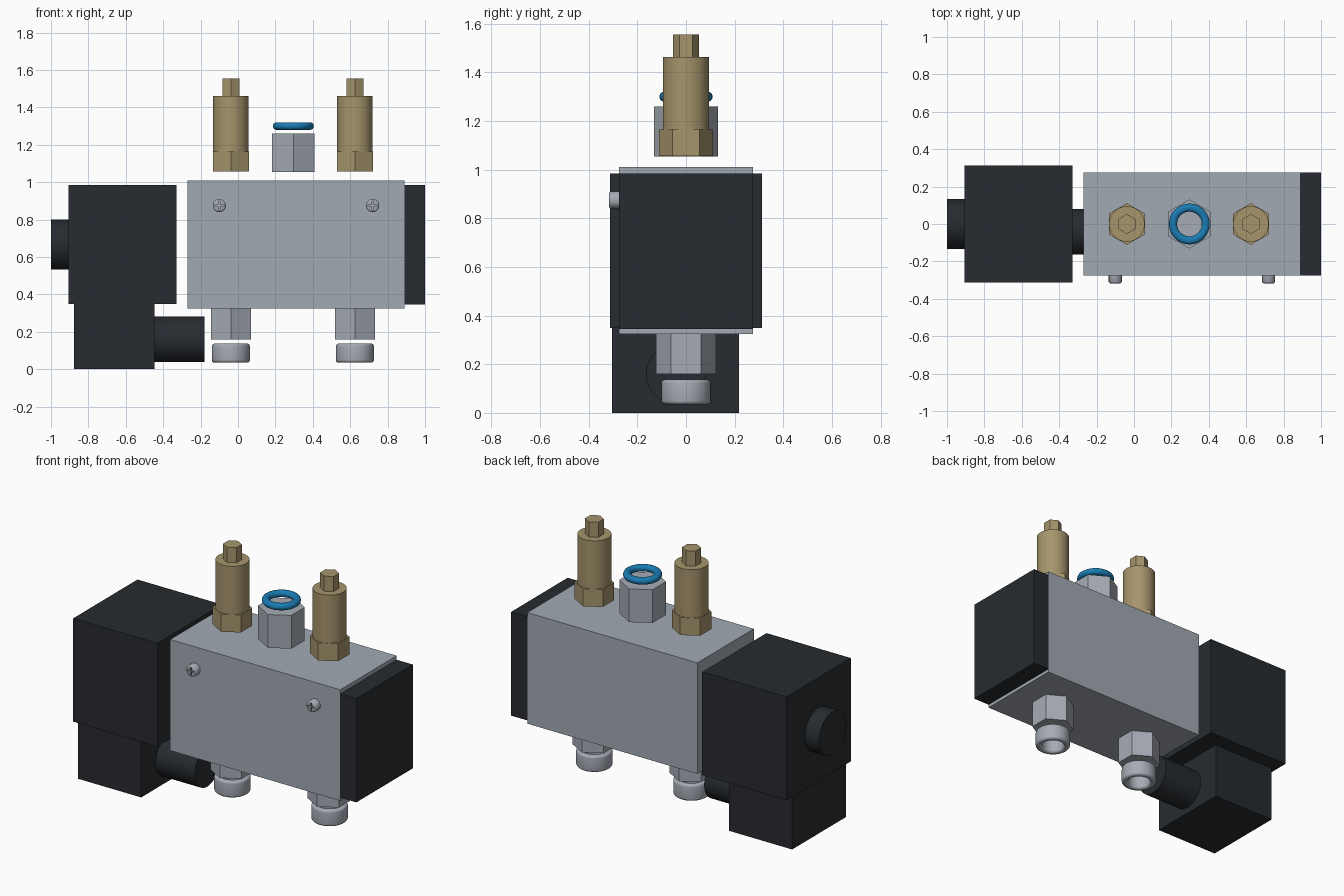
import bpy, bmesh
from math import cos, sin, pi, radians
from mathutils import Matrix

if "Cube" in bpy.data.objects:
    bpy.data.objects.remove(bpy.data.objects["Cube"])


def paint(name, rgb):
    m = bpy.data.materials.new(name)
    m.diffuse_color = (*rgb, 1)
    m.use_nodes = True
    m.node_tree.nodes["Principled BSDF"].inputs["Base Color"].default_value = m.diffuse_color
    return m


BLACK = paint("black_plastic", (0.02, 0.024, 0.029))
ALU = paint("aluminium", (0.36, 0.40, 0.45))
NICKEL = paint("nickel", (0.38, 0.41, 0.46))
BRASS = paint("brass", (0.38, 0.30, 0.15))
BLUE = paint("blue_plastic", (0.01, 0.20, 0.45))


def finish(name, bm, mat, smooth=False):
    bmesh.ops.recalc_face_normals(bm, faces=bm.faces)
    me = bpy.data.meshes.new(name)
    bm.to_mesh(me)
    bm.free()
    ob = bpy.data.objects.new(name, me)
    bpy.context.collection.objects.link(ob)
    if mat:
        me.materials.append(mat)
    if smooth:
        bpy.ops.object.select_all(action='DESELECT')
        ob.select_set(True)
        bpy.context.view_layer.objects.active = ob
        bpy.ops.object.shade_smooth_by_angle(angle=radians(35))
    return ob


def box(name, x, y, z, mat):
    bm = bmesh.new()
    size = [b - a for a, b in (x, y, z)]
    mid = [(a + b) / 2 for a, b in (x, y, z)]
    bmesh.ops.create_cube(bm, size=1, matrix=Matrix.Translation(mid) @ Matrix.Diagonal((*size, 1)))
    return finish(name, bm, mat)


def lathe(name, profile, loc, mat, n=48, ring=False, rot=Matrix()):
    """Turn (radius, height) points about z; ring closes the profile, otherwise ends are capped."""
    bm = bmesh.new()
    rows = [[bm.verts.new((r * cos(pi / 2 + 2 * pi * i / n), r * sin(pi / 2 + 2 * pi * i / n), h))
             for i in range(n)] for r, h in profile]
    pairs = list(zip(rows, rows[1:]))
    if ring:
        pairs.append((rows[-1], rows[0]))
    else:
        bm.faces.new(rows[0])
        bm.faces.new(rows[-1])
    for a, b in pairs:
        for i in range(n):
            j = (i + 1) % n
            bm.faces.new((a[i], a[j], b[j], b[i]))
    bm.transform(Matrix.Translation(loc) @ rot)
    return finish(name, bm, mat, smooth=n > 6)


def rounded_ring(inner, outer, z0, z1, b):
    """Closed ring cross-section with rounded corners."""
    pts = []
    for k, (r, z) in enumerate(((outer - b, z1 - b), (inner + b, z1 - b),
                                (inner + b, z0 + b), (outer - b, z0 + b))):
        for s in range(5):
            t = (k + s / 4) * pi / 2
            pts.append((r + b * cos(t), z + b * sin(t)))
    return pts


ALONG_X = Matrix.Rotation(pi / 2, 4, 'Y')
TO_FRONT = Matrix.Rotation(pi / 2, 4, 'X')

# Valve body, end cap and solenoid
box("valve_body", (-0.27, 0.89), (-0.275, 0.275), (0.325, 1.01), ALU)
box("end_cap", (0.89, 1.0), (-0.275, 0.275), (0.345, 0.985), BLACK)
box("solenoid_coil", (-0.905, -0.33), (-0.313, 0.313), (0.348, 0.985), BLACK)
box("plug_connector", (-0.877, -0.447), (-0.305, 0.218), (0, 0.348), BLACK)
lathe("coil_nut", [(0.133, 0), (0.133, 0.105)], (-1.0, 0, 0.667), BLACK, rot=ALONG_X)
lathe("cable_gland", [(0.122, 0), (0.122, 0.277)], (-0.457, -0.042, 0.16), BLACK, rot=ALONG_X)

# Fittings repeated at the two outer ports
for side, x in (("left", -0.038), ("right", 0.625)):
    lathe(f"brass_hex_{side}", [(0.111, 1.057), (0.111, 1.165)], (x, 0, 0), BRASS, 6)
    lathe(f"brass_barrel_{side}", [(0.095, 1.10), (0.095, 1.462)], (x, 0, 0), BRASS)
    lathe(f"brass_stem_{side}", [(0.053, 1.44), (0.053, 1.555)], (x, 0, 0), BRASS, 6)
    lathe(f"lower_hex_{side}", [(0.123, 0.16), (0.123, 0.325)], (x, 0, 0), NICKEL, 6)
    lathe(f"lower_collar_{side}", rounded_ring(0.065, 0.102, 0.035, 0.137, 0.015),
          (x, 0, 0), NICKEL, ring=True)

# Push-in fitting at the top centre
lathe("inlet_hex", [(0.131, 1.055), (0.131, 1.26)], (0.296, 0, 0), NICKEL, 6)
lathe("release_ring", rounded_ring(0.066, 0.109, 1.28, 1.32, 0.0185),
      (0.296, 0, 0), BLUE, ring=True)

# Cross-head screws on the front face
for side, x in (("left", -0.10), ("right", 0.72)):
    screw = lathe(f"screw_{side}", [(0.035, -0.01), (0.035, 0.034), (0.032, 0.039), (0.027, 0.042)],
                  (x, -0.275, 0.875), NICKEL, 32, rot=TO_FRONT)
    for part, w, h in (("across", 0.024, 0.0045), ("upright", 0.0045, 0.024)):
        cut = box(f"slot_{part}_{side}", (x - w, x + w), (-0.33, -0.297),
                  (0.875 - h, 0.875 + h), BLACK)
        cut.hide_render = True
        cut.hide_viewport = True
        mod = screw.modifiers.new(part, 'BOOLEAN')
        mod.operation = 'DIFFERENCE'
        mod.object = cut
